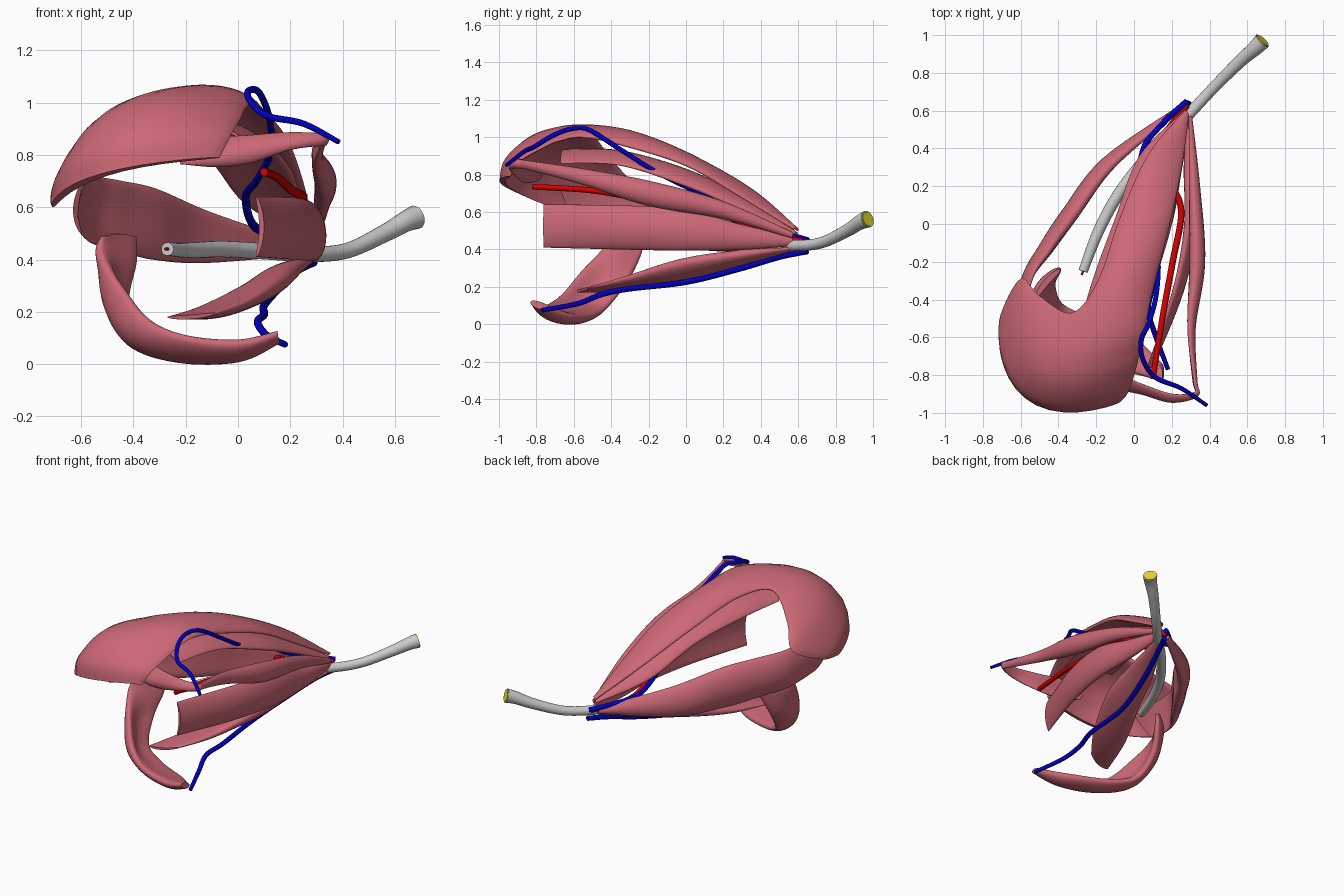
import bpy, bmesh, math
from mathutils import Vector


def material(name, col):
    m = bpy.data.materials.new(name)
    m.diffuse_color = (*col, 1)
    return m


MUSCLE = material("muscle_pink", (0.60, 0.14, 0.18))
VEIN = material("vein_blue", (0.0, 0.0, 0.5))
ARTERY = material("artery_red", (0.65, 0.0, 0.0))
YELLOW = material("nerve_core_yellow", (0.75, 0.65, 0.03))


def spline(rows, n):
    """Catmull-Rom through equal-length rows of numbers."""
    out, last = [], len(rows) - 1
    for i in range(last):
        a, b, c, d = (rows[max(0, min(last, i + k))] for k in (-1, 0, 1, 2))
        for s in range(n):
            t = s / n
            out.append([0.5 * (2 * q + (r - p) * t + (2 * p - 5 * q + 4 * r - w) * t * t
                               + (3 * q - p - 3 * r + w) * t ** 3)
                        for p, q, r, w in zip(a, b, c, d)])
    out.append(list(rows[-1]))
    return out


def loft(name, rings, mat):
    bm = bmesh.new()
    vs = [[bm.verts.new(p) for p in ring] for ring in rings]
    n = len(vs[0])
    for a, b in zip(vs, vs[1:]):
        for i in range(n):
            j = (i + 1) % n
            bm.faces.new((a[i], a[j], b[j], b[i]))
    bm.faces.new(vs[0])
    bm.faces.new(vs[-1])
    bmesh.ops.recalc_face_normals(bm, faces=bm.faces)
    me = bpy.data.meshes.new(name)
    bm.to_mesh(me)
    bm.free()
    ob = bpy.data.objects.new(name, me)
    bpy.context.collection.objects.link(ob)
    if mat:
        me.materials.append(mat)
    bpy.ops.object.select_all(action='DESELECT')
    ob.select_set(True)
    bpy.context.view_layer.objects.active = ob
    bpy.ops.object.shade_smooth_by_angle(angle=math.radians(60))
    return ob


def muscle(name, stations, n=8, m=16):
    """Stations: one edge, middle, other edge, half thickness."""
    rows = spline([[*a, *b, *c, t] for a, b, c, t in stations], n)
    lines = []
    for r in rows:
        L, M, R = Vector(r[0:3]), Vector(r[3:6]), Vector(r[6:9])
        line = []
        for i in range(m + 1):
            u = 0.5 - 0.5 * math.cos(math.pi * i / m)
            line.append(L * (1 - u) * (1 - 2 * u) + M * 4 * u * (1 - u) + R * u * (2 * u - 1))
        lines.append(line)
    rings = []
    for k, line in enumerate(lines):
        prev, nxt = lines[max(0, k - 1)], lines[min(len(lines) - 1, k + 1)]
        up, down = [], []
        for i, p in enumerate(line):
            across = line[min(m, i + 1)] - line[max(0, i - 1)]
            nor = across.cross(nxt[i] - prev[i]).normalized()
            h = rows[k][9] * math.sin(math.pi * i / m) ** 0.8
            up.append(p + nor * h)
            down.append(p - nor * h)
        rings.append(up + down[-2:0:-1])
    return loft(name, rings, MUSCLE)


def tube(name, pts, mat, n=8, sides=14):
    """Points: x, y, z, radius."""
    rows = spline(pts, n)
    P = [Vector(r[:3]) for r in rows]
    rings, side = [], Vector((0.3, 0.1, 1))
    for k, p in enumerate(P):
        d = (P[min(len(P) - 1, k + 1)] - P[max(0, k - 1)]).normalized()
        side = (side - d * side.dot(d)).normalized()
        w = d.cross(side)
        rings.append([p + (side * math.cos(a) + w * math.sin(a)) * rows[k][3]
                      for a in (2 * math.pi * i / sides for i in range(sides))])
    return loft(name, rings, mat)


# Eyelid-lifting muscle, spreading into the curved lid sheet
muscle("eyelid_lifter", [
    ((.27, .60, .50), (.28, .59, .51), (.29, .57, .51), .008),
    ((.07, .36, .70), (.15, .32, .715), (.25, .28, .69), .02),
    ((-.08, .02, .87), (.06, 0, .895), (.19, 0, .85), .025),
    ((-.19, -.30, .98), (-.04, -.30, 1.01), (.10, -.35, .96), .026),
    ((-.33, -.47, 1.0), (-.13, -.55, 1.045), (.06, -.55, 1.0), .024),
    ((-.50, -.38, .86), (-.33, -.68, 1.015), (.03, -.68, .98), .026),
    ((-.60, -.29, .73), (-.465, -.79, .94), (.01, -.77, .94), .03),
    ((-.70, -.47, .63), (-.52, -.90, .82), (-.03, -.89, .87), .03),
    ((-.71, -.63, .60), (-.51, -.945, .725), (-.07, -.94, .79), .018)])

# Upper straight muscle
muscle("upper_straight_muscle", [
    ((.26, .59, .48), (.27, .59, .485), (.28, .57, .48), .008),
    ((.03, .36, .61), (.13, .32, .65), (.24, .28, .62), .024),
    ((-.10, .03, .77), (.05, 0, .80), (.20, 0, .74), .028),
    ((-.22, -.30, .85), (-.08, -.35, .91), (.10, -.35, .85), .02),
    ((-.30, -.58, .88), (-.16, -.65, .93), (.02, -.67, .86), .008)])

# Outer straight muscle
muscle("outer_straight_muscle", [
    ((.25, .60, .42), (.23, .61, .44), (.25, .60, .46), .01),
    ((-.11, .32, .39), (-.14, .32, .48), (-.10, .32, .58), .038),
    ((-.31, .05, .40), (-.335, .06, .54), (-.31, .05, .67), .045),
    ((-.43, -.13, .43), (-.465, -.12, .56), (-.44, -.13, .70), .036),
    ((-.55, -.30, .46), (-.58, -.31, .59), (-.55, -.32, .72), .022),
    ((-.60, -.52, .50), (-.62, -.62, .61), (-.57, -.67, .73), .01)])

# Inner straight muscle
muscle("inner_straight_muscle", [
    ((.28, .57, .42), (.29, .57, .445), (.28, .57, .47), .012),
    ((.28, .30, .40), (.295, .30, .465), (.28, .30, .53), .032),
    ((.28, 0, .395), (.30, 0, .50), (.28, 0, .61), .034),
    ((.21, -.35, .40), (.24, -.35, .52), (.21, -.35, .635), .025),
    ((.07, -.76, .41), (.09, -.76, .525), (.07, -.76, .64), .01)])

# Lower straight muscle, its inner edge higher than its outer edge
muscle("lower_straight_muscle", [
    ((.26, .57, .40), (.28, .57, .40), (.30, .57, .41), .008),
    ((.11, .33, .34), (.18, .30, .355), (.25, .28, .38), .035),
    ((-.01, .04, .265), (.09, 0, .285), (.19, -.02, .34), .045),
    ((-.16, -.28, .205), (-.06, -.30, .21), (.06, -.32, .25), .03),
    ((-.27, -.58, .18), (-.18, -.57, .18), (-.08, -.52, .195), .008)])

# Upper slanted muscle, turning back as a flat tendon
muscle("upper_slanted_muscle", [
    ((.29, .57, .46), (.30, .57, .475), (.29, .57, .49), .008),
    ((.30, .20, .57), (.32, .20, .61), (.30, .20, .65), .03),
    ((.31, -.20, .64), (.335, -.20, .70), (.31, -.20, .76), .042),
    ((.29, -.55, .75), (.305, -.55, .785), (.29, -.55, .83), .022),
    ((.31, -.82, .82), (.325, -.83, .85), (.315, -.83, .87), .011),
    ((.32, -.90, .835), (.33, -.905, .86), (.32, -.89, .88), .011),
    ((.20, -.93, .82), (.20, -.93, .85), (.20, -.90, .885), .014),
    ((.05, -.88, .77), (.05, -.89, .82), (.05, -.85, .875), .014),
    ((-.08, -.85, .755), (-.08, -.86, .80), (-.08, -.80, .86), .01),
    ((-.22, -.80, .765), (-.22, -.79, .775), (-.22, -.77, .785), .006)])

# Lower slanted muscle, hooking under and up the outer side
muscle("lower_slanted_muscle", [
    ((.15, -.83, .12), (.155, -.78, .10), (.14, -.74, .095), .02),
    ((0, -.79, .085), (0, -.70, .045), (0, -.60, .04), .034),
    ((-.20, -.74, .105), (-.22, -.62, .045), (-.22, -.50, .045), .036),
    ((-.34, -.65, .17), (-.40, -.55, .11), (-.38, -.42, .095), .036),
    ((-.44, -.55, .29), (-.485, -.43, .25), (-.42, -.31, .24), .036),
    ((-.53, -.43, .42), (-.485, -.33, .41), (-.39, -.24, .39), .032),
    ((-.52, -.39, .485), (-.465, -.31, .50), (-.39, -.24, .485), .016)])

# Optic nerve with yellow core and the tiny vessel at its tip
tube("optic_nerve", [
    (-.27, -.25, .44, .025), (-.18, -.02, .435, .03), (-.06, .19, .44, .031),
    (.12, .41, .43, .031), (.28, .57, .42, .03), (.42, .72, .435, .03),
    (.56, .86, .50, .034), (.64, .93, .545, .04), (.68, .97, .562, .046)], None, sides=20)
tube("nerve_core", [(.67, .96, .558, .040), (.683, .974, .563, .040)], YELLOW, n=1, sides=20)
tube("nerve_tip_vessel", [(-.26, -.23, .44, .006), (-.278, -.27, .44, .006)], ARTERY, n=1)

# Upper vein, lower vein and artery
tube("upper_vein", [
    (.385, -.96, .85, .010), (.25, -.87, .92, .012), (.11, -.81, .95, .013),
    (.045, -.71, 1.01, .013), (.04, -.61, 1.045, .013), (.08, -.52, 1.04, .013),
    (.12, -.36, .94, .013), (.125, -.15, .81, .013), (.07, .08, .70, .014),
    (.03, .25, .64, .015), (.06, .42, .53, .016), (.17, .55, .48, .016),
    (.28, .65, .45, .016)], VEIN)
tube("lower_vein", [
    (.18, -.77, .075, .012), (.11, -.58, .11, .014), (.075, -.45, .16, .015),
    (.10, -.30, .19, .015), (.10, 0, .225, .015), (.16, .28, .295, .016),
    (.23, .50, .36, .016), (.29, .65, .39, .016)], VEIN)
tube("eye_artery", [
    (.10, -.82, .735, .015), (.15, -.50, .715, .016), (.205, -.20, .665, .017),
    (.25, .05, .64, .017), (.21, .18, .62, .017), (.11, .26, .56, .017),
    (.13, .42, .48, .017), (.28, .63, .44, .018)], ARTERY)
